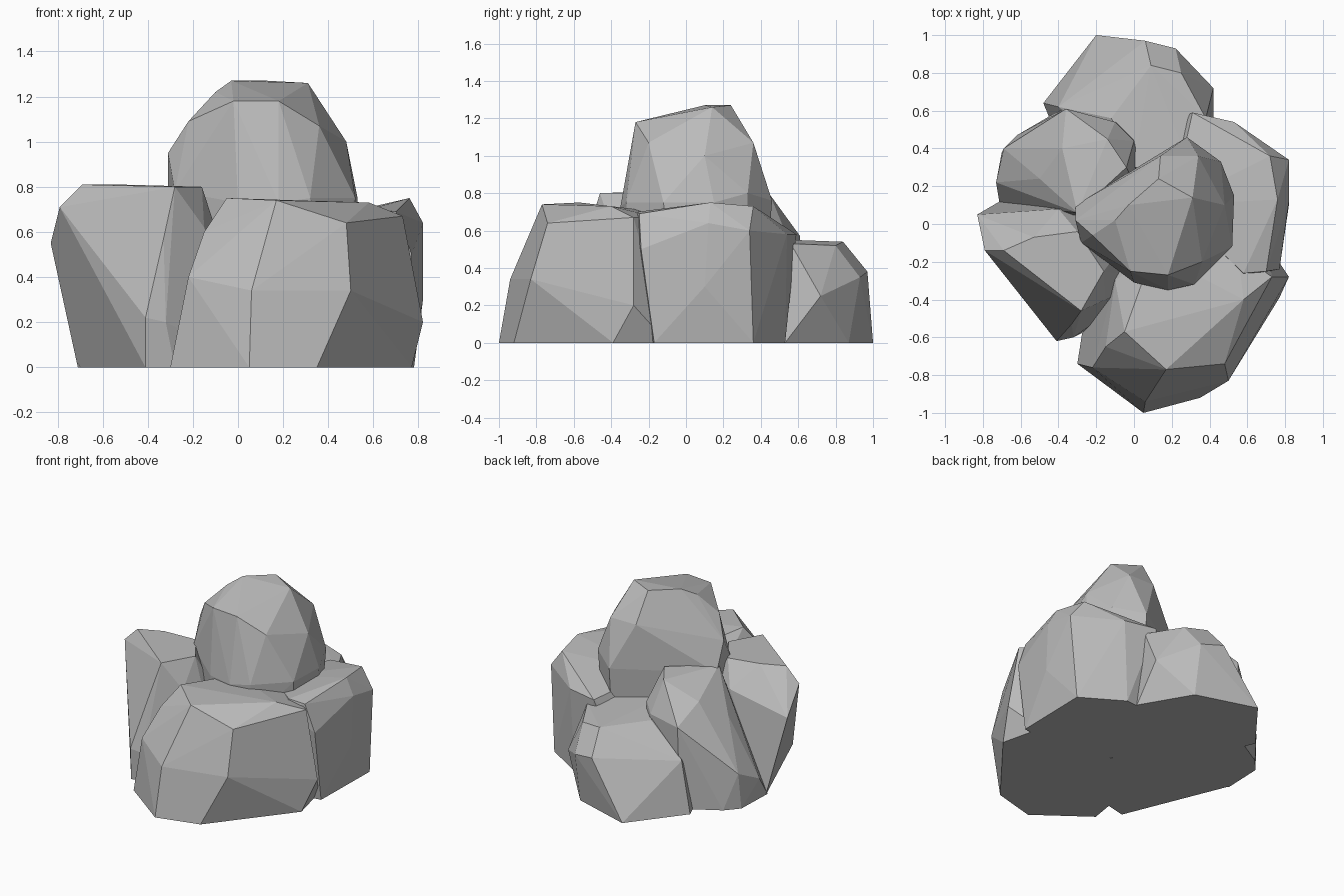
import bpy
import bmesh
import math

# Remove the default cube only
default_cube = bpy.data.objects.get("Cube")
if default_cube:
    bpy.data.objects.remove(default_cube, do_unlink=True)

# One flat stone colour
STONE = (.5, .5, .5, 1)
stone = bpy.data.materials.new("grey_stone")
stone.use_nodes = True
stone.diffuse_color = STONE
shader = next(node for node in stone.node_tree.nodes if node.type == "BSDF_PRINCIPLED")
shader.inputs["Base Color"].default_value = STONE
shader.inputs["Roughness"].default_value = .9


def make_rock(name, footprint, corners, base_height=0):
    """Wrap a chiselled convex stone around its footprint and its upper corners."""
    bm = bmesh.new()
    for x, y in footprint:
        bm.verts.new((x, y, base_height))
    for corner in corners:
        bm.verts.new(corner)
    hull = bmesh.ops.convex_hull(bm, input=bm.verts[:], use_existing_faces=False)
    # Discard the points that ended up inside the stone
    inside = [item for item in hull["geom_interior"] if isinstance(item, bmesh.types.BMVert)]
    bmesh.ops.delete(bm, geom=inside, context="VERTS")
    # Merge nearly coplanar triangles into broad facets
    bmesh.ops.dissolve_limit(bm, angle_limit=math.radians(3),
                             verts=bm.verts[:], edges=bm.edges[:])
    bmesh.ops.recalc_face_normals(bm, faces=bm.faces[:])
    mesh = bpy.data.meshes.new(name)
    bm.to_mesh(mesh)
    bm.free()
    mesh.materials.append(stone)
    rock = bpy.data.objects.new(name, mesh)
    bpy.context.scene.collection.objects.link(rock)
    return rock


# Broad stone at the front
make_rock(
    "front_rock",
    footprint=[(-.3, -.74), (.05, -1), (.35, -.92), (.77, -.39), (.7, -.1), (-.2, -.1)],
    corners=[
        (.06, -.94, .34), (.5, -.83, .34), (-.22, -.76, .4), (.82, -.28, .2),
        (-.05, -.57, .75), (.17, -.77, .74), (.48, -.74, .64), (.58, -.4, .73),
        (.73, -.28, .67), (.1, -.15, .7), (-.15, -.65, .6), (-.1, -.3, .6),
        (.55, -.15, .67),
    ],
)

# Tall angular stone on the negative x side
make_rock(
    "front_side_rock",
    footprint=[(-.71, .12), (-.41, -.61), (-.28, -.58), (.1, -.3), (.1, .1)],
    corners=[
        (-.79, -.14, .71), (-.69, -.14, .81), (-.28, -.46, .8), (-.33, -.53, .57),
        (-.16, -.25, .8), (-.3, -.04, .8), (-.53, -.07, .81), (-.83, .05, .55),
        (-.4, .08, .65), (-.41, -.62, .22), (-.32, -.6, .2), (-.15, -.4, .62),
    ],
)

# Wide stone on the positive x side, its outer rim the highest
make_rock(
    "side_rock",
    footprint=[(.77, -.17), (.78, .36), (.5, .53), (.1, .5), (-.1, 0), (.4, -.22)],
    corners=[
        (.76, .13, .75), (.58, -.26, .7), (.7, -.25, .69), (.72, .36, .73),
        (.31, .59, .58), (.53, .54, .58), (.82, .34, .6), (.82, .1, .3),
        (.82, .12, .64), (.77, -.24, .5), (.55, -.28, .62), (.2, .1, .62),
    ],
)

# Low stone at the back
make_rock(
    "back_rock",
    footprint=[(-.48, .64), (-.2, 1), (.22, .87), (.42, .53), (.3, .2), (-.3, .2)],
    corners=[
        (.06, .97, .38), (.22, .93, .35), (.09, .84, .54), (-.12, .56, .54),
        (.25, .8, .52), (.42, .72, .25), (.38, .56, .53), (-.4, .62, .35),
        (0, .3, .56), (.3, .3, .56),
    ],
)

# Sloping stone between the back and the negative x side
make_rock(
    "back_side_rock",
    footprint=[(-.71, .1), (-.7, .38), (-.62, .47), (-.38, .61), (0, .5), (.1, 0), (-.4, 0)],
    corners=[
        (-.04, .3, .8), (-.14, .45, .79), (-.3, .06, .79), (-.38, .4, .68),
        (-.36, .61, .57), (-.1, .54, .57), (-.5, .24, .55), (-.73, .22, .16),
        (-.69, .4, .25), (-.55, .5, .3), (0, .44, .6),
    ],
)

# Large boulder resting on top of the ring
make_rock(
    "top_boulder",
    footprint=[(-.29, .1), (-.25, -.1), (0, -.3), (.2, -.33), (.33, -.3), (.51, -.1),
               (.51, .15), (.44, .32), (.28, .44)],
    corners=[
        (-.03, .1, 1.27), (.13, .24, 1.27), (.31, .14, 1.26), (-.1, .02, 1.22),
        (-.22, -.06, 1.09), (-.31, .02, .95), (-.31, .1, .75), (-.28, -.1, .78),
        (-.02, -.25, 1.18), (.18, -.27, 1.18), (.36, -.2, 1.07), (0, -.31, .73),
        (.18, -.35, .73), (.32, -.32, .75), (.52, -.12, .75), (.48, .1, 1),
        (.53, .15, .75), (.46, .33, .8), (.28, .46, .76), (.14, .36, 1.07),
        (.34, .36, 1.07),
    ],
    base_height=.5,
)
